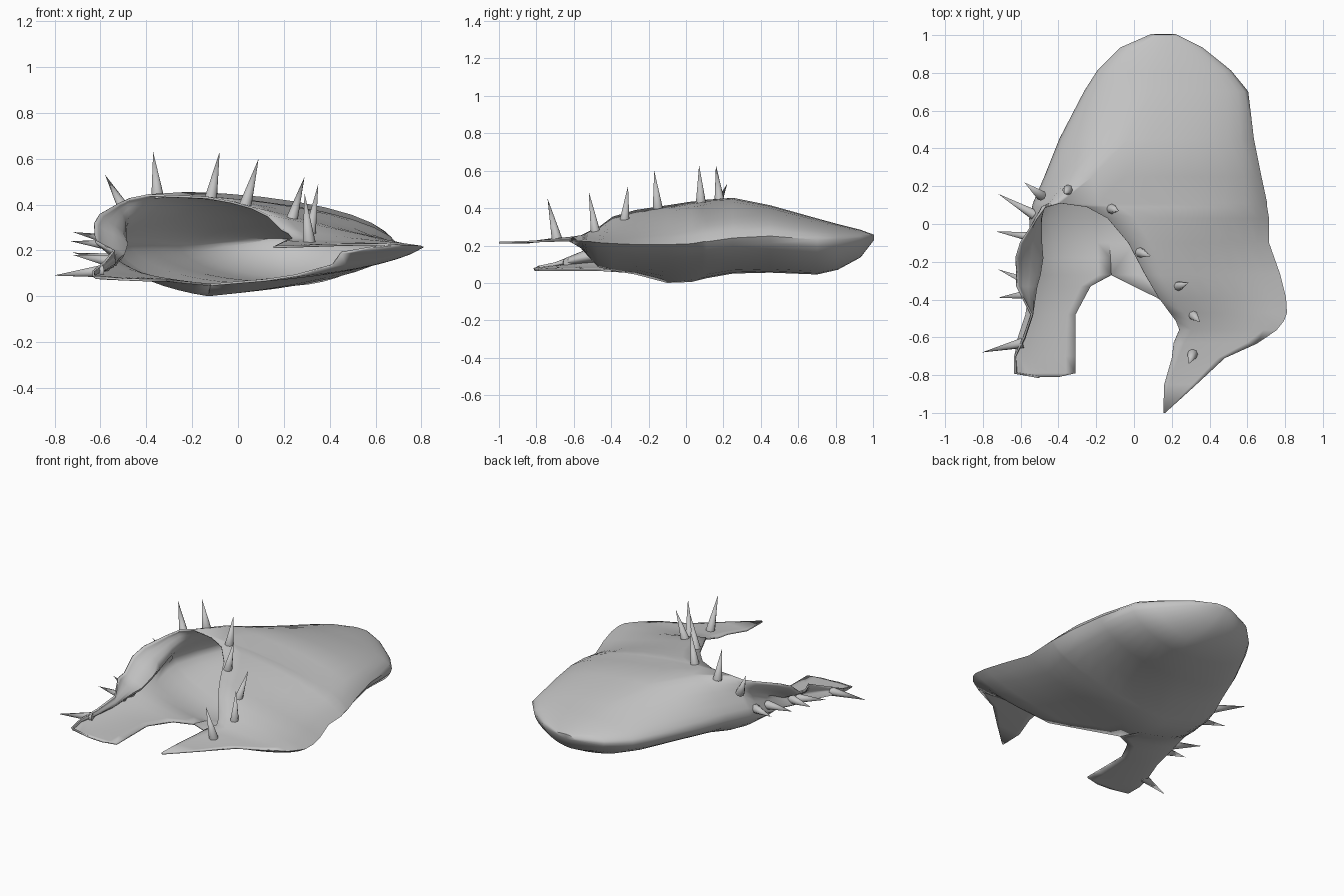
import bpy
import bmesh
import math
from mathutils import Vector

cube = bpy.data.objects.get("Cube")
if cube:
    bpy.data.objects.remove(cube, do_unlink=True)

STEPS = 8

grey = bpy.data.materials.new("plain_grey")
grey.use_nodes = True
colour = (0.55, 0.55, 0.55, 1.0)
grey.diffuse_color = colour
grey.node_tree.nodes["Principled BSDF"].inputs["Base Color"].default_value = colour

# Closed rear sections: y, top (x, z), bottom (x, z), left edge (x, z), groove, right edge (x, z)
closed_rows = [
    (1.0, .15, .255, .15, .23, .09, .24, 0, .22, .25),
    (.93, .14, .28, .17, .14, -.07, .23, 0, .36, .24),
    (.81, .1, .31, .22, .075, -.19, .22, 0, .51, .23),
    (.7, .08, .34, .24, .05, -.26, .22, 0, .6, .23),
    (.45, -.03, .41, .12, .06, -.39, .225, .01, .63, .25),
    (.25, -.22, .45, 0, .055, -.47, .225, .02, .67, .24),
    (.11, -.39, .44, -.1, .03, -.53, .22, .04, .7, .22),
]
# Open front sections: y, upper rim (x, z), outer edge (x, z), lower rim (x, z), groove
right_rows = [
    (.09, -.25, .435, .7, .22, -.1, .025, 0),
    (.03, -.14, .43, .71, .21, -.12, .01, 0),
    (-.1, -.03, .41, .71, .205, -.13, .005, 0),
    (-.27, .06, .385, .77, .205, -.12, .05, 0),
    (-.39, .13, .35, .8, .21, .12, .07, 0),
    (-.47, .19, .29, .805, .215, .25, .09, 0),
    (-.51, .22, .275, .79, .22, .41, .135, 0),
    (-.56, .24, .25, .75, .22, .45, .19, 0),
    (-.63, .21, .24, .65, .225, .65, .225, 0),
    (-.71, .2, .235, .48, .225, .48, .225, 0),
    (-.85, .16, .215, .33, .22, .33, .22, 0),
    (-1.0, .155, .215, .165, .215, .165, .215, 0),
]
left_rows = [
    (.09, -.47, .425, -.535, .215, -.1, .025, .04),
    (.03, -.515, .405, -.55, .2, -.12, .01, .05),
    (-.1, -.6, .36, -.545, .17, -.13, .005, .07),
    (-.18, -.625, .32, -.535, .16, -.125, .03, .08),
    (-.27, -.62, .25, -.54, .14, -.12, .05, .07),
    (-.33, -.62, .24, -.55, .13, -.23, .06, .06),
    (-.48, -.54, .2, -.57, .11, -.31, .07, .02),
    (-.6, -.58, .15, -.61, .1, -.31, .07, .02),
    (-.7, -.63, .11, -.63, .09, -.31, .07, 0),
    (-.79, -.63, .09, -.62, .08, -.31, .07, 0),
    (-.81, -.51, .08, -.5, .075, -.4, .07, 0),
]


def arc(y, crown, edge, roundness):
    """Points from the crown to the edge, from straight to elliptical."""
    points = []
    for i in range(STEPS + 1):
        t = i / STEPS
        angle = t * math.pi / 2
        across = t + (math.sin(angle) - t) * roundness
        drop = t + (1 - math.cos(angle) - t) * roundness
        points.append(Vector((crown[0] + (edge[0] - crown[0]) * across, y,
                              crown[1] + (edge[1] - crown[1]) * drop)))
    return points


def section(row):
    """A C-shaped section; the groove pushes the upper wall inwards."""
    y, top, edge, bottom, groove = row[0], row[1:3], row[3:5], row[5:7], row[7]
    roundness = min(.85, max(0, (y + .3) / .5))
    upper = arc(y, top, edge, roundness)
    for i, point in enumerate(upper):
        point.x += groove * math.sin(math.pi * (i / STEPS) ** 1.4) ** 2
    lower = arc(y, bottom, edge, max(roundness, .5))
    return upper + lower[-2::-1]


def loft(bm, rows):
    """Skin neighbouring sections with quads."""
    rings = [[bm.verts.new(p) for p in section(row)] for row in rows]
    for a, b in zip(rings, rings[1:]):
        for i in range(len(a) - 1):
            bm.faces.new((a[i], a[i + 1], b[i + 1], b[i]))


def finish(bm, name, angle):
    mesh = bpy.data.meshes.new(name)
    bm.to_mesh(mesh)
    bm.free()
    mesh.materials.append(grey)
    obj = bpy.data.objects.new(name, mesh)
    bpy.context.collection.objects.link(obj)
    bpy.ops.object.select_all(action="DESELECT")
    obj.select_set(True)
    bpy.context.view_layer.objects.active = obj
    bpy.ops.object.shade_smooth_by_angle(angle=math.radians(angle))
    return obj


# Hollow shell: two lofted sides that share the seams behind the opening
bm = bmesh.new()
loft(bm, [r[:3] + r[8:] + r[3:5] + (0,) for r in closed_rows] + right_rows)
loft(bm, [r[:3] + r[5:7] + r[3:5] + r[7:8] for r in closed_rows] + left_rows)
bmesh.ops.remove_doubles(bm, verts=bm.verts, dist=.001)
rear = [e for e in bm.edges if e.is_boundary and all(v.co.y > .99 for v in e.verts)]
bmesh.ops.holes_fill(bm, edges=rear, sides=0)
bmesh.ops.recalc_face_normals(bm, faces=bm.faces)
shell = finish(bm, "shell", 60)
thickness = shell.modifiers.new("thickness", "SOLIDIFY")
thickness.thickness = .01
thickness.offset = 0

# Spikes around the rim: base, tip
spikes = [
    ((-.35, .18, .43), (-.37, .16, .63)),
    ((-.12, .08, .42), (-.08, .07, .63)),
    ((.03, -.15, .39), (.09, -.17, .6)),
    ((.23, -.33, .32), (.29, -.31, .52)),
    ((.31, -.48, .25), (.35, -.52, .49)),
    ((.31, -.69, .235), (.29, -.74, .45)),
    ((-.49, .15, .37), (-.58, .22, .53)),
    ((-.53, .05, .24), (-.72, .16, .28)),
    ((-.53, -.07, .22), (-.73, -.04, .24)),
    ((-.53, -.32, .16), (-.72, -.24, .19)),
    ((-.54, -.37, .15), (-.72, -.39, .18)),
    ((-.59, -.63, .11), (-.805, -.68, .09)),
]
for number, (base, tip) in enumerate(spikes, 1):
    base, tip = Vector(base), Vector(tip)
    axis = tip - base
    bm = bmesh.new()
    bmesh.ops.create_cone(bm, cap_ends=True, segments=8, radius1=.028, radius2=0,
                          depth=axis.length)
    turn = Vector((0, 0, 1)).rotation_difference(axis).to_matrix()
    for v in bm.verts:
        v.co = turn @ v.co + (base + tip) / 2
    finish(bm, f"spike_{number}", 60)
